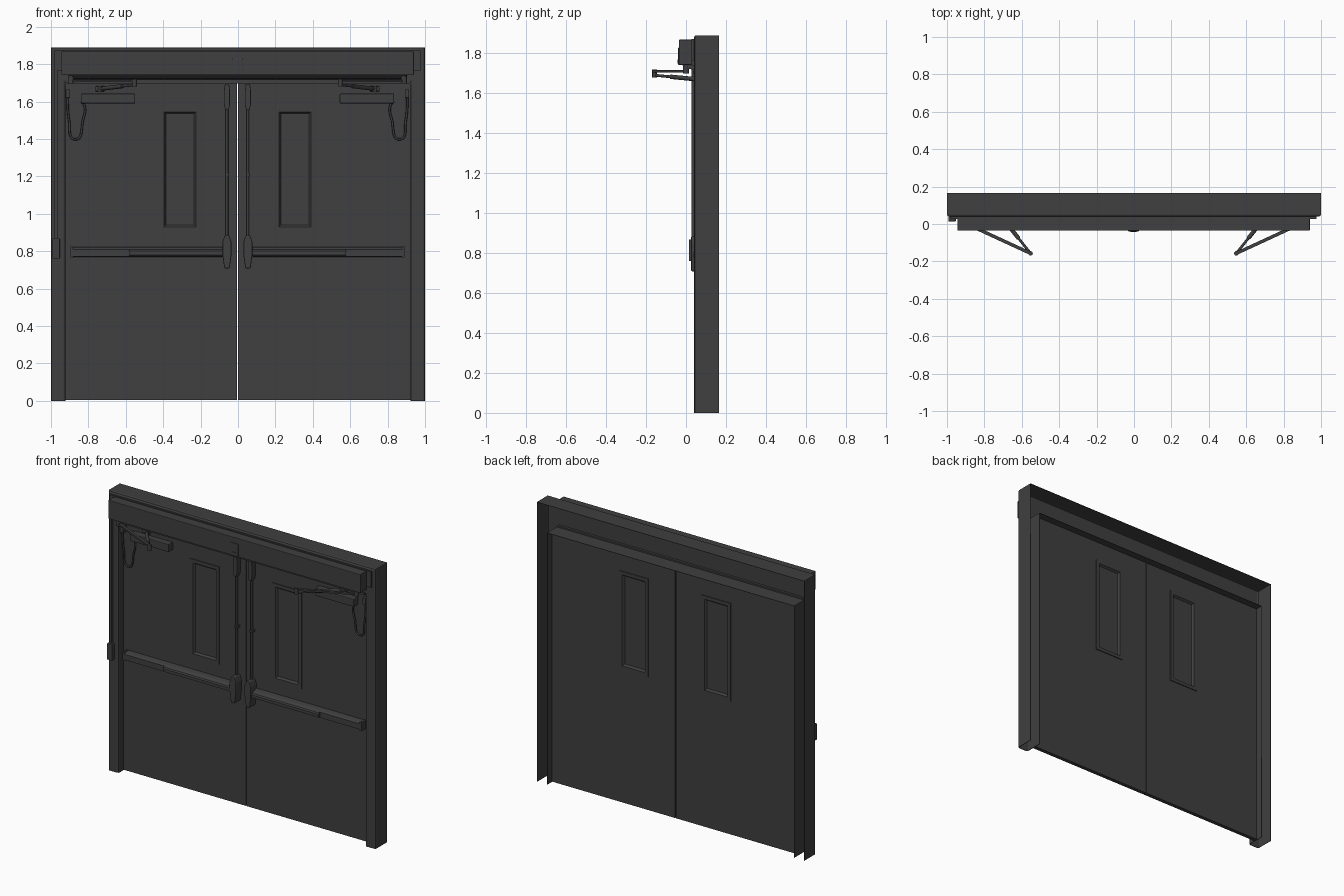
import bpy, bmesh, math
from mathutils import Vector

if "Cube" in bpy.data.objects:
    bpy.data.objects.remove(bpy.data.objects["Cube"])

grey = bpy.data.materials.new("dark_grey")
grey.diffuse_color = (0.05, 0.05, 0.05, 1)
grey.use_nodes = True
grey.node_tree.nodes["Principled BSDF"].inputs["Base Color"].default_value = grey.diffuse_color
C = -0.003          # the meeting line of the doors sits slightly left of centre


def finish(name, bm, bevel=0):
    bmesh.ops.recalc_face_normals(bm, faces=bm.faces)
    me = bpy.data.meshes.new(name)
    bm.to_mesh(me)
    bm.free()
    ob = bpy.data.objects.new(name, me)
    bpy.context.collection.objects.link(ob)
    me.materials.append(grey)
    if bevel:
        m = ob.modifiers.new("bevel", 'BEVEL')
        m.width, m.segments = bevel, 2
    return ob


def prism(name, pts, a, b, axis='y', bevel=0):
    """Extrude an (x,z) outline along y, or a (y,z) outline along x."""
    def place(p, d):
        return (p[0], d, p[1]) if axis == 'y' else (d, p[0], p[1])
    bm = bmesh.new()
    loops = [[bm.verts.new(place(p, d)) for p in pts] for d in (a, b)]
    bm.faces.new(loops[0])
    bm.faces.new(loops[1])
    n = len(pts)
    for i in range(n):
        j = (i + 1) % n
        bm.faces.new((loops[0][i], loops[0][j], loops[1][j], loops[1][i]))
    return finish(name, bm, bevel)


def rect(x0, x1, z0, z1):
    return [(x0, z0), (x1, z0), (x1, z1), (x0, z1)]


def box(name, x0, x1, y0, y1, z0, z1, bevel=0):
    return prism(name, rect(x0, x1, z0, z1), y0, y1, 'y', bevel)


def ring(name, loops):
    """Closed ring through four rectangles given as (outline, y)."""
    bm = bmesh.new()
    vs = [[bm.verts.new((x, y, z)) for x, z in r] for r, y in loops]
    for k in range(len(vs)):
        p, q = vs[k], vs[(k + 1) % len(vs)]
        for i in range(4):
            j = (i + 1) % 4
            bm.faces.new((p[i], p[j], q[j], q[i]))
    return finish(name, bm)


def rod(name, p, q, r0, r1=None, sides=16):
    p, q = Vector(p), Vector(q)
    bm = bmesh.new()
    bmesh.ops.create_cone(bm, cap_ends=True, segments=sides, radius1=r0,
                          radius2=r0 if r1 is None else r1, depth=(q - p).length)
    rot = (q - p).to_track_quat('Z', 'Y').to_matrix()
    bmesh.ops.rotate(bm, matrix=rot, verts=bm.verts)
    bmesh.ops.translate(bm, vec=(p + q) / 2, verts=bm.verts)
    for f in bm.faces:
        f.smooth = len(f.verts) == 4
    return finish(name, bm)


# folded sheet frame: channel profile (jamb offset, head offset, y), open at the back
profile = [(0, 0, .165), (0, 0, .052), (.003, .003, .044), (.012, .012, .04),
           (.066, .178, .04), (.075, .187, .044), (.078, .19, .052), (.078, .19, .165)]
bm = bmesh.new()
rows = []
for j, h, y in profile:
    x, z = .922 + j, 1.70 + h
    rows.append([bm.verts.new(v) for v in ((-x, y, 0), (-x, y, z), (x, y, z), (x, y, 0))])
for r, t in zip(rows, rows[1:]):
    for i in range(3):
        bm.faces.new((r[i], r[i + 1], t[i + 1], t[i]))
frame = finish("door_frame", bm)
mod = frame.modifiers.new("sheet", 'SOLIDIFY')
mod.thickness, mod.offset = .003, -1

# overhead operator: backing plate, housing, lower track, sensor
box("operator_backplate", -.98, .975, .028, .041, 1.765, 1.872)
box("operator_housing", -.945, .94, -.035, .03, 1.742, 1.868, .003)
prism("operator_track", [(.04, 1.742), (-.02, 1.742), (0, 1.724), (.04, 1.718)], -.9, .9, 'x')
box("head_seal", -.92, .92, .036, .06, 1.696, 1.712)
box("operator_sensor", -.033, .027, -.039, -.03, 1.742, 1.83, .003)
box("sensor_window", -.02, .014, -.042, -.03, 1.75, 1.77)

# switch box and conduit on the left jamb
box("switch_box", -.992, -.953, .014, .042, .76, .868, .003)
box("conduit", -.982, -.964, .028, .042, .868, 1.78)

DF, DB = .092, .118          # door front and back
for s, side in ((-1, "left"), (1, "right")):
    def X(x):
        return s * x + C

    def N(part):
        return side + "_" + part

    # door leaf with window opening, trim and pane
    leaf = rect(X(.003), s * .921, .004, 1.698)
    hole = rect(X(.222), X(.393), .93, 1.545)
    lip = rect(X(.199), X(.418), .907, 1.568)
    slope = rect(X(.232), X(.383), .94, 1.535)
    ring(N("door"), [(leaf, DF), (leaf, DB), (hole, DB), (hole, DF)])
    ring(N("window_trim_front"), [(lip, DF), (lip, DF - .006), (hole, DF - .006), (slope, DF + .008)])
    ring(N("window_trim_back"), [(lip, DB), (lip, DB + .006), (hole, DB + .006), (slope, DB - .008)])
    box(N("window_pane"), X(.222), X(.393), .102, .108, .93, 1.545)

    # push bar: rail and wider-travel pad
    prism(N("push_bar_rail"), [(DF, .768), (DF, .822), (.06, .818), (.05, .81), (.05, .772)],
          X(.08), X(.89), 'x')
    prism(N("push_bar_pad"), [(.06, .774), (.06, .814), (.04, .808), (.034, .8), (.034, .78)],
          X(.07), X(.58), 'x')
    box(N("push_bar_end_cap"), X(.88), X(.893), .047, DF, .766, .824)

    # latch case with tapered ends
    half = [(.014, .708), (.022, .765), (.024, .78), (.024, .85), (.012, .885)]
    case = [(X(.056) + a, z) for a, z in half] + [(X(.056) - a, z) for a, z in reversed(half)]
    prism(N("latch_case"), case, .026, DF, 'y', .006)

    # vertical rod, guide and top latch
    rod(N("vertical_rod"), (X(.056), .072, .87), (X(.056), .072, 1.6), .007)
    box(N("rod_guide"), X(.056) - .01, X(.056) + .01, .06, DF, 1.203, 1.217)
    half = [(.009, 1.555), (.016, 1.585), (.016, 1.66), (.011, 1.695)]
    case = [(X(.056) + a, z) for a, z in half] + [(X(.056) - a, z) for a, z in reversed(half)]
    prism(N("top_latch"), case, .05, DF, 'y', .004)

    # closer body on the door
    box(N("closer_body"), X(.547), X(.837), .045, DF, 1.59, 1.642, .004)

    # folding arm: operator shaft, main arm, elbow and link rod to the door
    shaft, elbow = Vector((X(.89), .0, 1.71)), Vector((X(.55), -.157, 1.71))
    foot = Vector((X(.735), .075, 1.668))
    rod(N("operator_shaft"), shaft - Vector((0, 0, .012)), shaft + Vector((0, 0, .035)), .016)
    d = (elbow - shaft).normalized()
    w = Vector((-d.y, d.x, 0)) * .009
    bm = bmesh.new()
    arm = [[bm.verts.new(p + k + Vector((0, 0, z))) for p, k in
            ((shaft, w), (elbow, w), (elbow, -w), (shaft, -w))] for z in (-.005, .006)]
    bm.faces.new(arm[0])
    bm.faces.new(arm[1])
    for i in range(4):
        j = (i + 1) % 4
        bm.faces.new((arm[0][i], arm[0][j], arm[1][j], arm[1][i]))
    finish(N("main_arm"), bm)
    rod(N("elbow_pin"), elbow - Vector((0, 0, .03)), elbow + Vector((0, 0, .01)), .012)
    start = elbow - Vector((0, 0, .02))
    rod(N("link_rod"), start, foot, .007)
    rod(N("link_sleeve"), start.lerp(foot, .35), start.lerp(foot, .9), .011)
    rod(N("foot_pin"), foot - Vector((0, 0, .014)), foot + Vector((0, 0, .014)), .012)
    box(N("foot_bracket"), foot.x - .025, foot.x + .025, .07, DF, 1.655, 1.682, .003)

    # hanging cable loop between frame and closer
    cu = bpy.data.curves.new(N("cable_loop"), 'CURVE')
    cu.dimensions, cu.bevel_depth, cu.bevel_resolution = '3D', .006, 2
    sp = cu.splines.new('BEZIER')
    path = [(.91, 1.65), (.9, 1.5), (.868, 1.398), (.826, 1.5), (.818, 1.58), (.835, 1.6)]
    sp.bezier_points.add(len(path) - 1)
    for bp, (x, z) in zip(sp.bezier_points, path):
        bp.co = (X(x), .07, z)
        bp.handle_left_type = bp.handle_right_type = 'AUTO'
    cu.materials.append(grey)
    bpy.context.collection.objects.link(bpy.data.objects.new(N("cable_loop"), cu))
    box(N("cable_clip"), X(.895), X(.918), .055, DF, 1.62, 1.665, .003)
